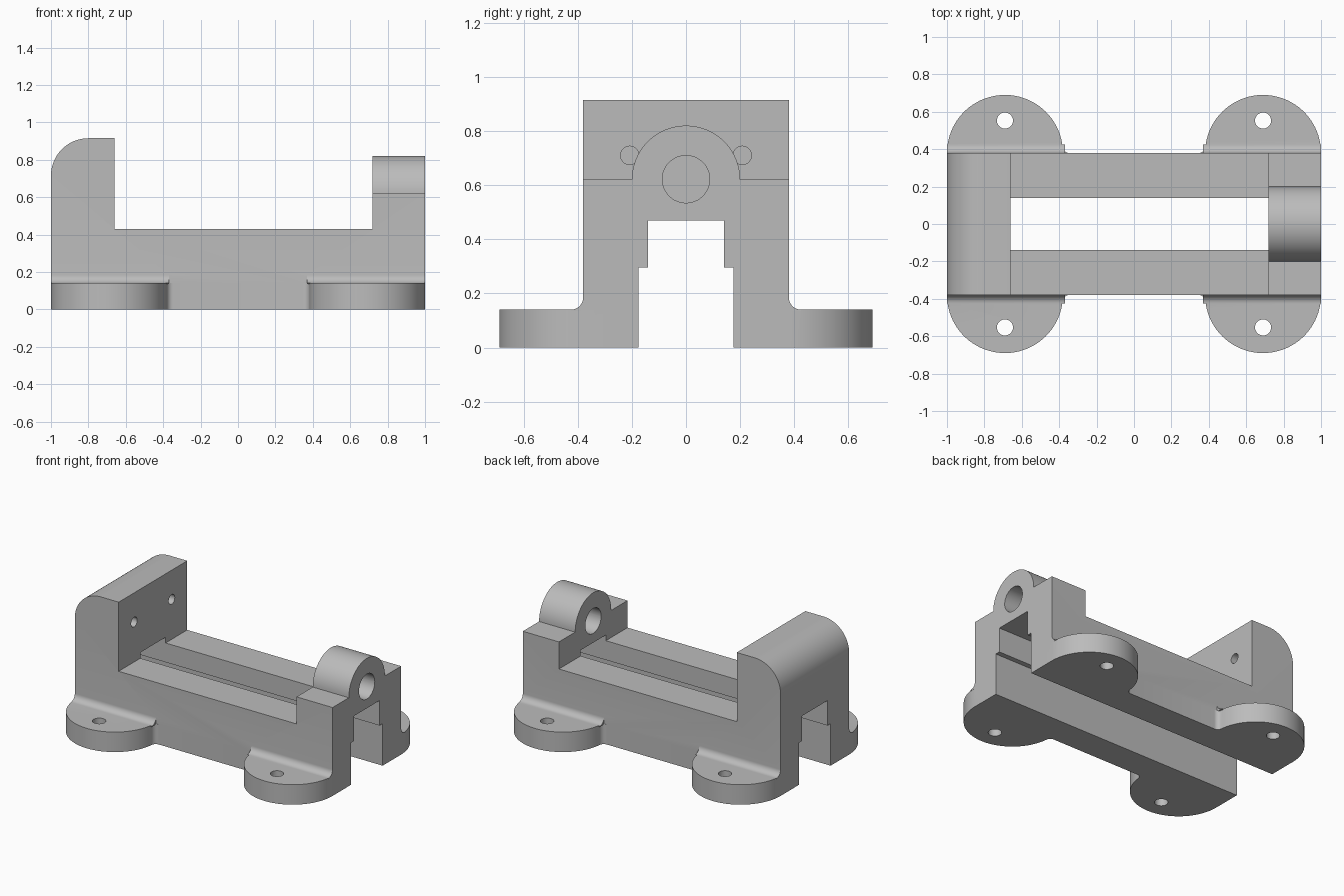
import bpy
import bmesh
from math import sin, cos, pi, sqrt, atan2

cube = bpy.data.objects.get("Cube")
if cube:
    bpy.data.objects.remove(cube, do_unlink=True)

grey = bpy.data.materials.new("plain grey")
grey.use_nodes = True
colour = (0.5, 0.5, 0.5, 1)
grey.diffuse_color = colour
grey.node_tree.nodes["Principled BSDF"].inputs["Base Color"].default_value = colour


def arc(a, b, r, start, end, n=24):
    """Points on an arc around (a, b)."""
    steps = [start + (end - start) * i / n for i in range(n + 1)]
    return [(a + r * cos(t), b + r * sin(t)) for t in steps]


def circle(a, b, r, n=48):
    return arc(a, b, r, 0, 2 * pi, n)[:-1]


def prism(name, profile, axis, lo, hi):
    """Extrude a 2D profile along an axis from lo to hi."""
    place = {"x": lambda a, b, t: (t, a, b),
             "y": lambda a, b, t: (a, t, b),
             "z": lambda a, b, t: (a, b, t)}[axis]
    bm = bmesh.new()
    low = [bm.verts.new(place(a, b, lo)) for a, b in profile]
    high = [bm.verts.new(place(a, b, hi)) for a, b in profile]
    bm.faces.new(low)
    bm.faces.new(high)
    n = len(profile)
    for i in range(n):
        j = (i + 1) % n
        bm.faces.new((low[i], low[j], high[j], high[i]))
    bmesh.ops.recalc_face_normals(bm, faces=bm.faces)
    mesh = bpy.data.meshes.new(name)
    bm.to_mesh(mesh)
    bm.free()
    mesh.materials.append(grey)
    obj = bpy.data.objects.new(name, mesh)
    bpy.context.collection.objects.link(obj)
    return obj


def combine(target, tool, operation):
    mod = target.modifiers.new("combine", "BOOLEAN")
    mod.object = tool
    mod.operation = operation
    mod.solver = "EXACT"
    bpy.context.view_layer.objects.active = target
    bpy.ops.object.modifier_apply(modifier=mod.name)
    bpy.data.objects.remove(tool, do_unlink=True)


# Main body: bed, tall jaw with rounded back and low end block
HALF = 0.38
side = [(-1, 0), (1, 0), (1, 0.62), (0.72, 0.62), (0.72, 0.43), (-0.66, 0.43), (-0.66, 0.915)]
side += arc(-0.8, 0.715, 0.2, pi / 2, pi)
body = prism("vise_body", side, "y", -HALF, HALF)

# Half-round screw boss on the end block
boss = [(-0.2, 0.55), (0.2, 0.55)] + arc(0, 0.62, 0.2, 0, pi, 40)
combine(body, prism("screw_boss", boss, "x", 0.72, 1), "UNION")

# Mounting lugs: half discs with a small inner corner fillet
LUG_X, LUG_R, LUG_TOP, F = 0.69, 0.31, 0.14, 0.035
fx = LUG_X - sqrt((LUG_R + F) ** 2 - F ** 2)
tangent = atan2(F, LUG_X - fx)
lug = [(LUG_X + LUG_R, 0.3), (fx, 0.3)]
lug += arc(fx, HALF + F, F, -pi / 2, -tangent, 8)
lug += arc(LUG_X, HALF, LUG_R, pi - tangent, 0, 40)

# Fillet running along the top of each lug against the body
R = 0.045
fillet = [(0.33, LUG_TOP - 0.005), (HALF + R, LUG_TOP - 0.005)]
fillet += arc(HALF + R, LUG_TOP + R, R, -pi / 2, -pi, 10) + [(0.33, LUG_TOP + R)]

corners = [(sx, sy) for sx in (-1, 1) for sy in (-1, 1)]
for sx, sy in corners:
    outline = [(sx * a, sy * b) for a, b in lug]
    combine(body, prism("mounting_lug", outline, "z", 0, LUG_TOP), "UNION")
    section = [(sy * a, b) for a, b in fillet]
    ends = sorted((sx * 0.37, sx * 1.0))
    combine(body, prism("lug_fillet", section, "x", *ends), "UNION")

# Stepped guide slot through the whole length
slot = [(-0.175, -0.1), (0.175, -0.1), (0.175, 0.295), (0.14, 0.295),
        (0.14, 0.47), (-0.14, 0.47), (-0.14, 0.295), (-0.175, 0.295)]
combine(body, prism("guide_slot", slot, "x", -1.1, 1.1), "DIFFERENCE")

# Screw bore, blind jaw plate holes and bolt holes
combine(body, prism("screw_bore", circle(0, 0.622, 0.0875), "x", 0.6, 1.1), "DIFFERENCE")
for sy in (-1, 1):
    hole = circle(sy * 0.208, 0.71, 0.034, 32)
    combine(body, prism("jaw_hole", hole, "x", -0.86, -0.6), "DIFFERENCE")
for sx, sy in corners:
    hole = circle(sx * LUG_X, sy * 0.553, 0.043, 32)
    combine(body, prism("bolt_hole", hole, "z", -0.1, 0.3), "DIFFERENCE")

# Smooth the curves, keep the edges sharp
bpy.ops.object.select_all(action="DESELECT")
body.select_set(True)
bpy.context.view_layer.objects.active = body
bpy.ops.object.shade_smooth_by_angle(angle=pi / 6)
